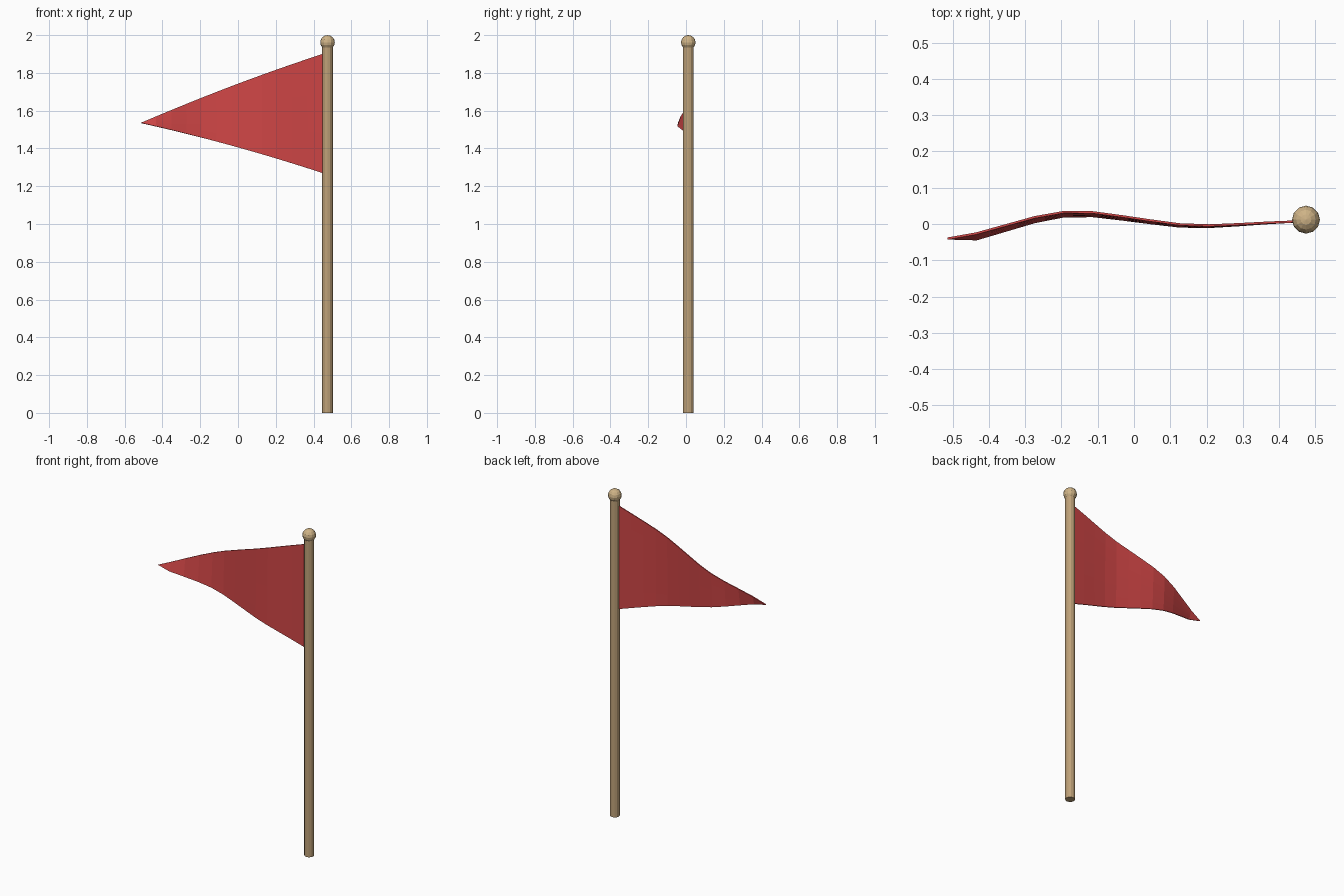
import bpy, bmesh

if "Cube" in bpy.data.objects:
    bpy.data.objects.remove(bpy.data.objects["Cube"])

POLE_X, POLE_Y = 0.474, 0.012


def material(name, rgb):
    mat = bpy.data.materials.new(name)
    mat.diffuse_color = (*rgb, 1)
    mat.use_nodes = True
    mat.node_tree.nodes["Principled BSDF"].inputs["Base Color"].default_value = mat.diffuse_color
    return mat


wood = material("wood", (0.52, 0.36, 0.19))
ball_wood = material("light_wood", (0.62, 0.45, 0.24))
cloth = material("red_cloth", (0.62, 0.06, 0.06))

# Pole
bpy.ops.mesh.primitive_cylinder_add(vertices=12, radius=0.028, depth=1.94,
                                    location=(POLE_X, POLE_Y, 0.97))
pole = bpy.context.object
pole.name = "pole"
pole.data.materials.append(wood)

# Ball on top of the pole
bpy.ops.mesh.primitive_uv_sphere_add(segments=12, ring_count=8, radius=0.0385,
                                     location=(POLE_X, POLE_Y, 1.9615))
ball = bpy.context.object
ball.name = "pole_ball"
ball.data.materials.append(ball_wood)

# Pennant: rippling columns that taper to a single tip
ripple = [0.007, 0.003, -0.002, -0.006, -0.004, 0.006, 0.017,
          0.027, 0.027, 0.012, -0.011, -0.034, -0.040]
ROWS = 6
bm = bmesh.new()
columns = []
for i, y in enumerate(ripple):
    u = i / (len(ripple) - 1)
    x = 0.447 - 0.961 * u
    mid_z = 1.585 - 0.05 * u * u
    if u == 1:
        columns.append([bm.verts.new((x, y, mid_z))] * (ROWS + 1))
        continue
    column = []
    for j in range(ROWS + 1):
        v = j / ROWS - 0.5
        column.append(bm.verts.new((x, y + 0.018 * u * v,
                                    mid_z + 0.63 * (1 - u) * v)))
    columns.append(column)
for a, b in zip(columns, columns[1:]):
    for j in range(ROWS):
        corners = [a[j], a[j + 1], b[j + 1], b[j]]
        bm.faces.new(list(dict.fromkeys(corners)))
bmesh.ops.recalc_face_normals(bm, faces=bm.faces)
mesh = bpy.data.meshes.new("pennant")
bm.to_mesh(mesh)
bm.free()
pennant = bpy.data.objects.new("pennant", mesh)
bpy.context.collection.objects.link(pennant)
mesh.materials.append(cloth)
solid = pennant.modifiers.new("thickness", 'SOLIDIFY')
solid.thickness = 0.006
solid.offset = 0
